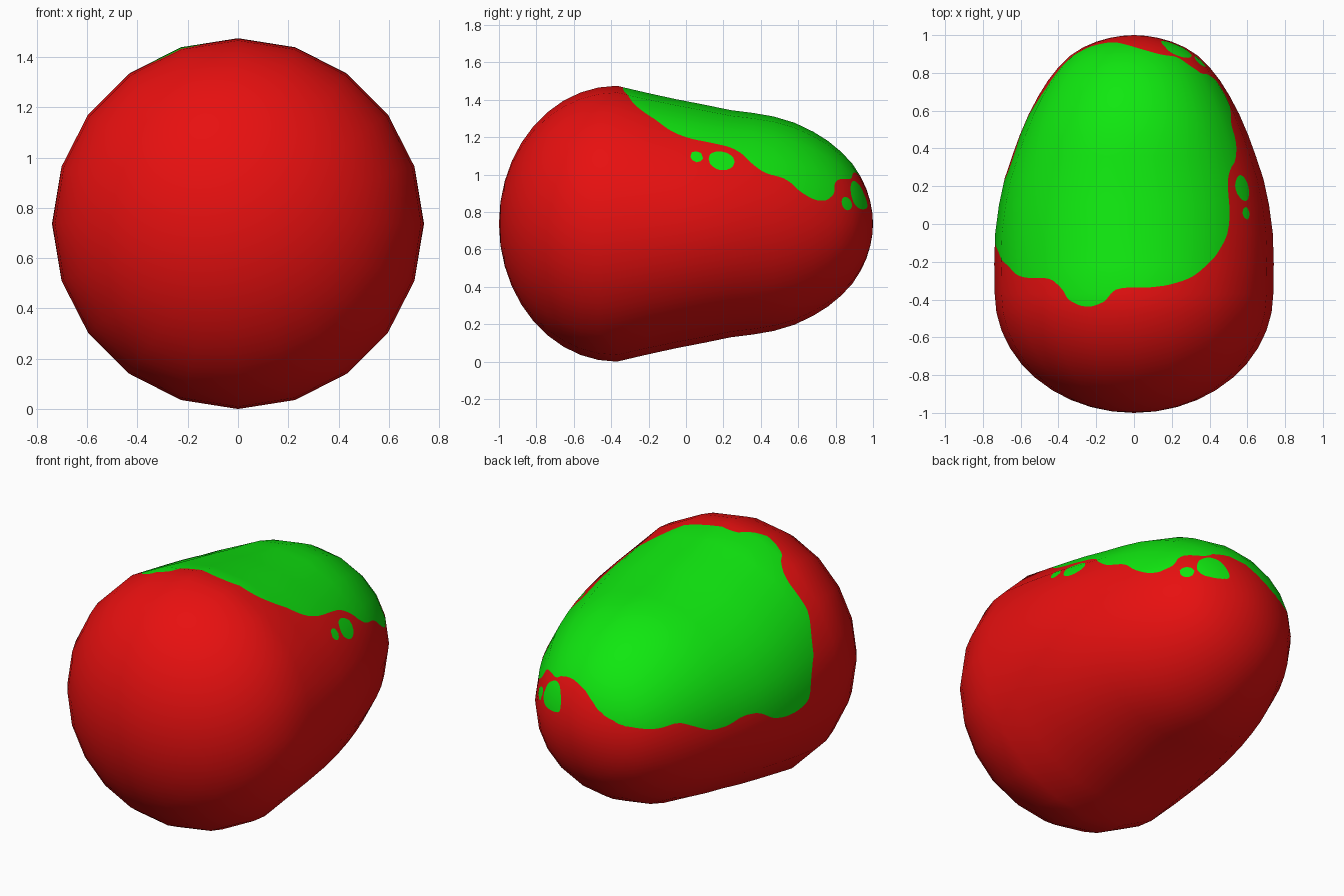
import bpy, bmesh, math
from mathutils import Vector
from mathutils.bvhtree import BVHTree
from mathutils.interpolate import poly_3d_calc

if "Cube" in bpy.data.objects:
    bpy.data.objects.remove(bpy.data.objects["Cube"])

SIDES, MID = 20, 0.7375

# Body rows along y: (y, half width, half height); round front, tapered back
rows = [(-0.37 - 0.63 * math.cos(math.radians(9 * j)),
         MID * math.sin(math.radians(9 * j)), MID * math.sin(math.radians(9 * j)))
        for j in range(1, 11)]
rows += [(-.21, .74, .70), (-.05, .735, .665), (.10, .715, .636), (.24, .685, .607),
         (.36, .645, .592), (.47, .605, .573), (.58, .558, .54), (.68, .505, .492),
         (.76, .455, .442), (.83, .40, .384), (.89, .34, .32), (.935, .27, .25),
         (.965, .20, .185), (.985, .13, .12), (.996, .065, .06)]

# Green patch outline: (y, degrees around the body from the top, right positive)
patch = [(-.335, 11), (-.285, 25), (-.195, 34), (-.08, 42), (.02, 45), (.155, 46),
         (.24, 47), (.30, 51), (.34, 56), (.42, 62), (.54, 64), (.61, 71), (.69, 75),
         (.755, 74), (.795, 67), (.795, 57), (.83, 51), (.885, 43), (.895, 27),
         (.92, 12), (.945, -5), (.962, -25), (.96, -45), (.94, -65), (.89, -74),
         (.82, -78), (.73, -77), (.65, -83), (.57, -88), (.47, -88), (.37, -85),
         (.27, -86), (.18, -92), (.09, -94), (0, -94), (-.10, -91), (-.16, -77),
         (-.22, -66), (-.27, -58), (-.287, -50), (-.285, -37), (-.345, -31),
         (-.40, -29), (-.435, -23), (-.44, -18), (-.41, -12), (-.337, -8)]

# Loose spots: (y, degrees, half length, half degrees)
spots = [(.057, 56, .035, 3), (.19, 56.5, .07, 5.5),
         (.925, 55, .045, 17), (.86, 72, .028, 6)]

DEG = 0.011  # approximate surface length of one degree


def chaikin(pts):
    """Round the corners of a closed outline."""
    out = []
    for (a, b), (c, d) in zip(pts, pts[1:] + pts[:1]):
        out += [(.8 * a + .2 * c, .8 * b + .2 * d), (.2 * a + .8 * c, .2 * b + .8 * d)]
    return out


outline = [(y, t * DEG) for y, t in chaikin(patch)]
edges = list(zip(outline, outline[1:] + outline[:1]))


def ratio(y):
    """Width over height of the body at y."""
    for (a, wa, ha), (b, wb, hb) in zip(rows, rows[1:]):
        if a <= y <= b:
            k = (y - a) / (b - a)
            return (wa + k * (wb - wa)) / (ha + k * (hb - ha))
    return 1.0


def field(co):
    """Positive inside the green areas, negative outside."""
    y = co.y
    t = math.degrees(math.atan2(co.x, (co.z - MID) * ratio(y)))
    if y < -.6 or abs(t) > 115:
        return -1.0
    s, inside, best = t * DEG, False, 9.0
    for (ay, at), (by, bt) in edges:
        dy, dt = by - ay, bt - at
        k = ((y - ay) * dy + (s - at) * dt) / (dy * dy + dt * dt)
        k = min(1, max(0, k))
        best = min(best, (y - ay - k * dy) ** 2 + (s - at - k * dt) ** 2)
        if (at > s) != (bt > s) and y < ay + (s - at) / dt * dy:
            inside = not inside
    f = math.sqrt(best) * (1 if inside else -1)
    for cy, ct, ry, rt in spots:
        f = max(f, (1 - math.hypot((y - cy) / ry, (t - ct) / rt)) * ry)
    return f


def material(name, color):
    m = bpy.data.materials.new(name)
    m.diffuse_color = (*color, 1)
    m.use_nodes = True
    m.node_tree.nodes["Principled BSDF"].inputs["Base Color"].default_value = m.diffuse_color
    return m


# Coarse body
base = bmesh.new()
rings = []
for y, w, h in rows:
    rings.append([base.verts.new((w * math.sin(2 * math.pi * i / SIDES), y,
                                  MID + h * math.cos(2 * math.pi * i / SIDES)))
                  for i in range(SIDES)])
front, back = base.verts.new((0, -1, MID)), base.verts.new((0, 1, MID))
for i in range(SIDES):
    j = (i + 1) % SIDES
    base.faces.new((front, rings[0][j], rings[0][i]))
    base.faces.new((back, rings[-1][i], rings[-1][j]))
    for a, b in zip(rings, rings[1:]):
        base.faces.new((a[i], a[j], b[j], b[i]))
bmesh.ops.recalc_face_normals(base, faces=base.faces)
base.normal_update()
base.verts.ensure_lookup_table()
base.faces.ensure_lookup_table()
tree = BVHTree.FromBMesh(base)

# Fine copy with the same flat panels, cut along the colour border
bm = base.copy()
bmesh.ops.subdivide_edges(bm, edges=bm.edges[:], cuts=6, use_grid_fill=True)
val = {v: field(v.co) for v in bm.verts}
touched = set()
for e in bm.edges[:]:
    a, b = e.verts
    fa, fb = val[a], val[b]
    if (fa > 0) != (fb > 0):
        k = min(.97, max(.03, fa / (fa - fb)))
        touched.update(e.link_faces)
        _, v = bmesh.utils.edge_split(e, a, k)
        val[v] = 0.0
for f in touched:
    cut = [v for v in f.verts if val[v] == 0.0]
    if len(cut) >= 2:
        bmesh.utils.face_split(f, cut[0], cut[1])
for f in bm.faces:
    f.smooth = True
    f.material_index = 1 if sum(val[v] for v in f.verts) > 0 else 0

# Smooth shading taken from the coarse body
bm.verts.index_update()
normals = []
for v in bm.verts:
    loc, _, idx, _ = tree.find_nearest(v.co)
    corners = base.faces[idx].verts
    weights = poly_3d_calc([c.co for c in corners], loc)
    n = Vector((0, 0, 0))
    for c, k in zip(corners, weights):
        n += c.normal * k
    normals.append(n.normalized())

mesh = bpy.data.meshes.new("body")
bm.to_mesh(mesh)
bm.free()
base.free()
mesh.materials.append(material("red", (.8, .005, .005)))
mesh.materials.append(material("green", (.005, .8, .005)))
mesh.normals_split_custom_set_from_vertices(normals)
body = bpy.data.objects.new("body", mesh)
bpy.context.collection.objects.link(body)
